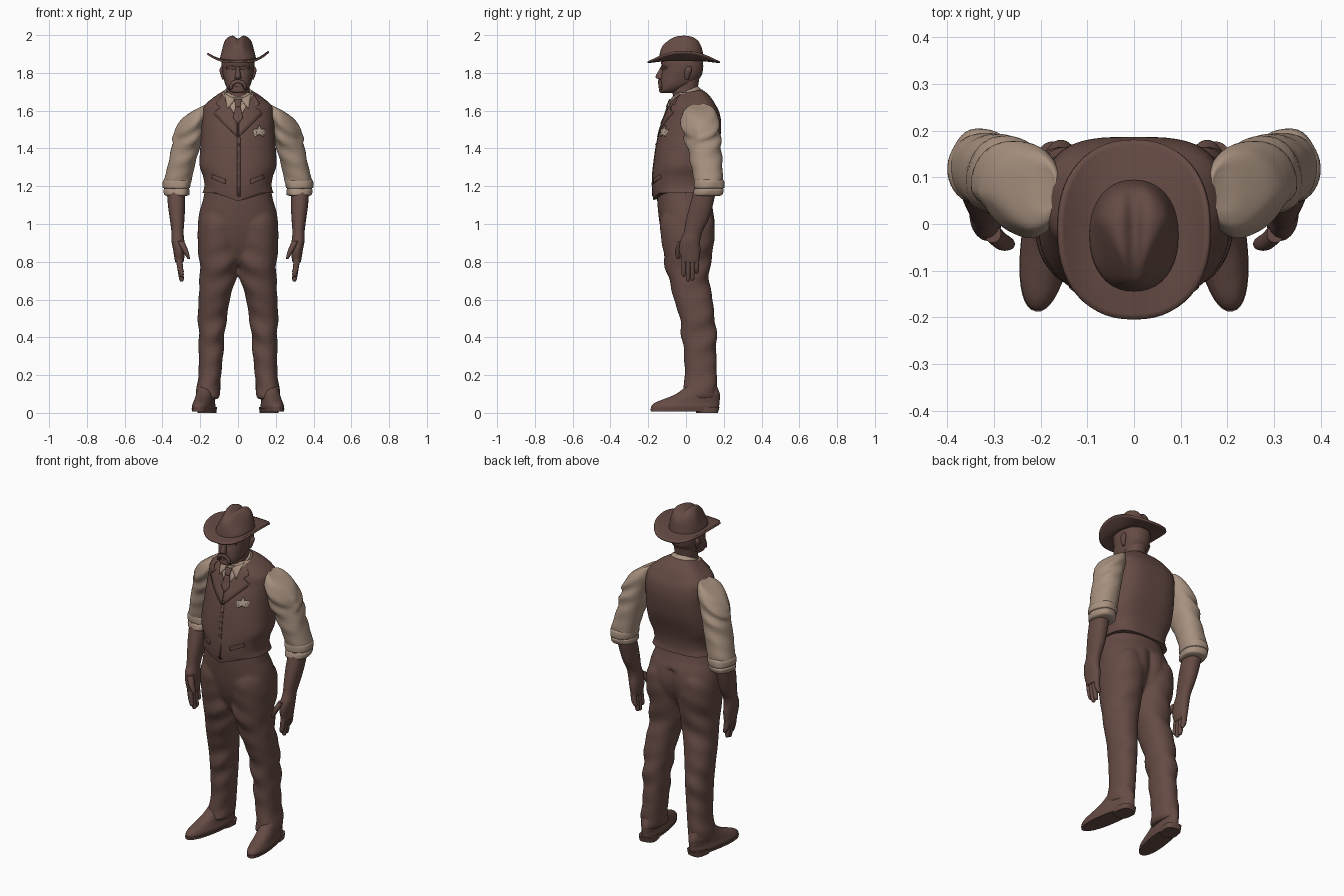
import bpy, bmesh, math
from mathutils import Vector, Matrix
from mathutils.bvhtree import BVHTree

if "Cube" in bpy.data.objects:
    bpy.data.objects.remove(bpy.data.objects["Cube"])


def material(name, rgb):
    m = bpy.data.materials.new(name)
    m.use_nodes = True
    m.diffuse_color = (*rgb, 1)
    m.node_tree.nodes["Principled BSDF"].inputs["Base Color"].default_value = (*rgb, 1)
    return m


BROWN = material("dark brown", (.132, .07, .058))
TAN = material("shirt tan", (.39, .285, .215))
PALE = material("badge pale", (.45, .35, .28))


def finish(name, bm, mats, mirror=False, thick=0, angle=50):
    """Turn a bmesh into a smooth shaded object."""
    bmesh.ops.recalc_face_normals(bm, faces=bm.faces)
    me = bpy.data.meshes.new(name)
    bm.to_mesh(me)
    bm.free()
    ob = bpy.data.objects.new(name, me)
    bpy.context.collection.objects.link(ob)
    for m in mats:
        me.materials.append(m)
    bpy.ops.object.select_all(action='DESELECT')
    ob.select_set(True)
    bpy.context.view_layer.objects.active = ob
    bpy.ops.object.shade_smooth_by_angle(angle=math.radians(angle))
    if thick:
        s = ob.modifiers.new("thickness", 'SOLIDIFY')
        s.thickness, s.offset = thick, 0
    if mirror:
        ob.modifiers.new("mirror", 'MIRROR')
    return ob


def spline(a, b, c, d, t):
    return [.5 * (2*q + (r-p)*t + (2*p - 5*q + 4*r - s)*t*t + (3*q - p - 3*r + s)*t**3)
            for p, q, r, s in zip(a, b, c, d)]


def rounded(a, p):
    """Point on a unit squared-off circle."""
    c, s = math.cos(a), math.sin(a)
    return math.copysign(abs(c)**(2/p), c), math.copysign(abs(s)**(2/p), s)


def ramp(v, low, high):
    return min(1, max(0, (v - low) / (high - low)))


def bridge(bm, loops):
    n = len(loops[0])
    for a, b in zip(loops, loops[1:]):
        for k in range(n):
            bm.faces.new((a[k], a[(k+1) % n], b[(k+1) % n], b[k]))


def loft_mesh(rings, p=2.2, back=None, n=40, sub=5, warp=None, bm=None):
    """Skin rounded sections; each ring is z, x min, x max, y min, y max."""
    sections = []
    for i in range(len(rings) - 1):
        a, d = rings[max(i-1, 0)], rings[min(i+2, len(rings)-1)]
        sections += [spline(a, rings[i], rings[i+1], d, k/sub) for k in range(sub)]
    sections.append(rings[-1])
    bm = bm or bmesh.new()
    loops = []
    for z, x0, x1, y0, y1 in sections:
        loop = []
        for k in range(n):
            x, y = rounded(math.tau*k/n, back if back and k < n/2 else p)
            co = Vector(((x0+x1)/2 + (x1-x0)/2*x, (y0+y1)/2 + (y1-y0)/2*y, z))
            loop.append(bm.verts.new(warp(co) if warp else co))
        loops.append(loop)
    bridge(bm, loops)
    bm.faces.new(loops[0])
    bm.faces.new(loops[-1])
    return bm


def loft(name, rings, mat=BROWN, mirror=False, **kw):
    return finish(name, loft_mesh(rings, **kw), [mat], mirror)


def centred(rows):
    return [(z, -w, w, y0, y1) for z, w, y0, y1 in rows]


def plate(name, outline, target, mat=BROWN, mirror=True, lift=.002, thick=.007):
    """Lay a thin panel, outlined in x and z, on the front of a body part."""
    me = target.data
    tree = BVHTree.FromPolygons([v.co for v in me.vertices], [f.vertices for f in me.polygons])
    bm = bmesh.new()
    bm.faces.new([bm.verts.new((x, -1, z)) for x, z in outline])
    bmesh.ops.triangulate(bm, faces=bm.faces)
    bmesh.ops.subdivide_edges(bm, edges=bm.edges, cuts=4, use_grid_fill=True)
    for v in bm.verts:
        hit = tree.ray_cast(v.co, Vector((0, 1, 0)))[0] or tree.find_nearest(v.co)[0]
        v.co.y = hit.y - lift
    return finish(name, bm, [mat], mirror, thick)


def folds(amp, freq, lean):
    """Cloth wrinkles running diagonally round a limb."""
    def warp(v):
        w = amp * math.sin(freq*v.z + lean*v.x - lean*v.y) * math.sin(9*v.z + 1)
        return v + Vector((w*.7, w, 0))
    return warp


# Vest with a pointed front hem, raised back neck and open shirt front
def hem(v):
    if v.y < 0:
        v.z -= .045 * (1 - ramp(v.z, 1.165, 1.255)) * max(0, 1 - abs(v.x) / .12)
    else:
        v.z += .2 * v.y * ramp(v.z, 1.63, 1.695)
    return v


bm = loft_mesh(centred([
    (1.165, .188, -.172, .125), (1.2, .178, -.178, .12), (1.25, .184, -.178, .125),
    (1.31, .203, -.172, .142), (1.4, .2, -.16, .172), (1.5, .194, -.138, .186),
    (1.57, .192, -.11, .182), (1.622, .183, -.092, .162), (1.662, .134, -.075, .128),
    (1.695, .08, -.06, .085)]), p=2.1, back=3.2, n=64, warp=hem)
for side in (-1, 1):
    bmesh.ops.bisect_plane(bm, geom=bm.verts[:] + bm.edges[:] + bm.faces[:],
                           plane_co=(0, 0, 1.555), plane_no=(side, 0, -.6))
for f in bm.faces:
    c = f.calc_center_median()
    f.material_index = int(c.y < 0 and abs(c.x) < .6 * (c.z - 1.555))
vest = finish("vest", bm, [BROWN, TAN])

# Vest details
plate("lapels", [(.083, 1.685), (.115, 1.635), (.095, 1.615), (.132, 1.585),
                 (.004, 1.46), (.004, 1.552)], vest)
plate("pocket_flaps", [(.065, 1.235), (.135, 1.262), (.138, 1.242), (.067, 1.212)], vest)
plate("vest_placket", [(-.004, 1.46), (.012, 1.46), (.012, 1.145), (-.004, 1.15)], vest,
      mirror=False, lift=.001, thick=.004)
plate("collar_points", [(.014, 1.66), (.07, 1.69), (.056, 1.608)], vest, TAN)
plate("tie_blade", [(-.012, 1.625), (.012, 1.625), (.026, 1.56), (0, 1.53), (-.026, 1.56)],
      vest, mirror=False, lift=.006)
plate("tie_knot", [(-.02, 1.66), (.02, 1.66), (.012, 1.62), (-.012, 1.62)],
      vest, mirror=False, lift=.01)
star = []
for k in range(10):
    r = .034 if k % 2 == 0 else .015
    star.append((.113 + r*math.sin(math.tau*k/10), 1.49 + r*math.cos(math.tau*k/10)))
plate("star_badge", star, vest, PALE, mirror=False, lift=.006)
for k in range(4):
    bm = bmesh.new()
    bmesh.ops.create_uvsphere(bm, u_segments=12, v_segments=8, radius=.006,
                              matrix=Matrix.Translation((.004, -.157 - .006*k, 1.42 - .06*k)))
    finish("vest_button", bm, [BROWN])

# Shirt collar, neck and head
def tilt(v):
    v.z += .45 * v.y
    return v


loft("shirt_collar", centred([(1.662, .09, -.085, .086), (1.685, .08, -.078, .075),
                              (1.703, .073, -.076, .062)]), TAN, warp=tilt)
loft("neck", centred([(1.6, .065, -.06, .08), (1.68, .06, -.07, .06), (1.78, .062, -.07, .072)]))
head = loft("head", centred([
    (1.693, .022, -.13, -.07), (1.703, .044, -.142, -.04), (1.735, .066, -.138, .03),
    (1.78, .078, -.132, .078), (1.82, .085, -.124, .09), (1.86, .086, -.132, .09),
    (1.92, .075, -.115, .08)]), p=2.3)
loft("nose", centred([(1.763, .006, -.138, -.11), (1.77, .018, -.153, -.11),
                      (1.782, .016, -.161, -.11), (1.81, .011, -.146, -.11),
                      (1.835, .01, -.132, -.11)]), n=16)
loft("ears", [(1.765, .072, .083, -.005, .012), (1.785, .072, .091, -.008, .02),
              (1.815, .072, .098, -.006, .03), (1.835, .072, .088, .005, .025)], mirror=True, n=16)
plate("moustache", [(0, 1.766), (.028, 1.758), (.042, 1.735), (.042, 1.712), (.03, 1.718),
                    (.024, 1.738), (0, 1.748)], head, lift=.006, thick=.012)
plate("brows", [(.012, 1.83), (.03, 1.838), (.062, 1.832), (.06, 1.822), (.014, 1.818)],
      head, lift=.004)
plate("lower_lip", [(-.02, 1.735), (.02, 1.735), (.014, 1.727), (-.014, 1.727)],
      head, mirror=False)

# Hat: pinched crown and curled brim
def pinch(v):
    top = ramp(v.z, 1.885, 1.975)
    v.x *= 1 - .6 * top * ramp(-v.y, -.01, .11)
    v.z -= .02 * top * math.exp(-(v.x / .018)**2)
    return v


loft("hat_crown", centred([
    (1.862, .097, -.145, .095), (1.9, .092, -.14, .091), (1.94, .084, -.132, .084),
    (1.97, .073, -.115, .07), (1.99, .055, -.085, .045), (1.999, .03, -.055, .015),
    (2.001, .002, -.024, -.016)]), warp=pinch)
bm = bmesh.new()
loops = []
for j in range(9):
    t = .5 + j/16
    loop = []
    for k in range(56):
        x, y = rounded(math.tau*k/56, 2.3)
        curl = (.04 + .005*x) * abs(x)**3 * (2*t - 1)**1.5
        droop = .012 * y*y * (2*t - 1)
        loop.append(bm.verts.new((.162*t*x, -.012 + .192*t*y, 1.868 + curl - droop)))
    loops.append(loop)
bridge(bm, loops)
finish("hat_brim", bm, [BROWN], thick=.01)

# Sleeves sloping from the shoulder, with rolled cuffs
crease = folds(.006, 60, 25)


def shoulder(v):
    v = crease(v)
    v.z -= .5 * ramp(v.z, 1.42, 1.58) * (v.x - .2)
    if v.y < .08:
        v.y += .4 * ramp(v.z, 1.32, 1.45) * max(0, v.x - .22) * ramp(.08 - v.y, 0, .08)
    return v


loft("sleeves", [
    (1.618, .172, .2, .04, .11), (1.618, .165, .24, .015, .135), (1.603, .155, .3, -.015, .158),
    (1.56, .155, .334, -.03, .174), (1.49, .178, .345, -.028, .18), (1.4, .205, .352, -.005, .188),
    (1.3, .23, .375, .03, .192), (1.22, .25, .392, .042, .198), (1.18, .262, .385, .05, .19)],
    TAN, mirror=True, warp=shoulder)
loft("rolled_cuffs", [
    (1.24, .265, .38, .055, .185), (1.228, .25, .396, .042, .2), (1.195, .252, .398, .04, .202),
    (1.188, .258, .39, .045, .194), (1.178, .255, .395, .04, .198), (1.155, .257, .39, .037, .19),
    (1.148, .275, .375, .05, .17)], TAN, mirror=True, warp=folds(.004, 20, 40))

# Forearms, hands and fingers
loft("forearms", [
    (1.2, .282, .378, .05, .165), (1.1, .28, .371, .02, .142), (1.02, .284, .36, .0, .118),
    (.955, .288, .352, -.012, .085), (.91, .284, .352, -.03, .075), (.86, .282, .343, -.036, .076),
    (.81, .286, .335, -.024, .07), (.795, .293, .33, -.015, .062)], mirror=True)
for name, y, tip in (("index", -.012, .72), ("middle", .011, .695), ("ring", .034, .7), ("little", .056, .735)):
    loft(name + "_fingers", [(.83, .296, .33, y - .013, y + .013), (.77, .291, .322, y - .013, y + .013),
                             (tip + .012, .287, .311, y - .011, y + .011),
                             (tip, .293, .303, y - .004, y + .004)], mirror=True, n=14)
loft("thumbs", [(.91, .285, .32, -.04, 0), (.87, .268, .3, -.056, -.018), (.835, .257, .28, -.056, -.028),
                (.815, .255, .267, -.05, -.036)], mirror=True, n=16)

# Trousers: hips and legs fused into one cloth surface
def cleft(v):
    if v.y > 0 and v.z < 1.06:
        v.y -= .022 * math.exp(-(v.x / .025)**2)
    return v


wrinkle = folds(.006, 42, 18)


def flip(v):
    v = wrinkle(v)
    return Vector((-v.x, v.y, v.z))


LEG = [
    (1.1, .04, .165, -.11, .1), (1.03, .005, .203, -.134, .14), (.96, -.012, .214, -.135, .153),
    (.88, -.008, .212, -.125, .147), (.8, -.004, .205, -.115, .13), (.73, .006, .202, -.098, .124),
    (.67, .024, .205, -.082, .128), (.6, .042, .21, -.062, .14), (.5, .06, .212, -.034, .154),
    (.4, .071, .208, -.022, .162), (.3, .08, .208, -.012, .162), (.2, .088, .21, -.005, .162),
    (.13, .095, .218, -.018, .167), (.085, .102, .222, -.026, .17), (.072, .112, .213, -.012, .16)]
bm = loft_mesh(centred([
    (1.22, .168, -.155, .1), (1.13, .185, -.153, .123), (1.06, .205, -.147, .149),
    (.98, .212, -.136, .155), (.9, .19, -.115, .132), (.83, .11, -.085, .09), (.78, .04, -.05, .05)]),
    n=56, warp=cleft)
for side in (wrinkle, flip):
    loft_mesh(LEG, warp=side, bm=bm)
trousers = finish("trousers", bm, [BROWN])
fuse = trousers.modifiers.new("fuse", 'REMESH')
fuse.mode, fuse.voxel_size, fuse.use_smooth_shade = 'VOXEL', .008, True
soften = trousers.modifiers.new("soften", 'SMOOTH')
soften.factor, soften.iterations = .5, 10

# Shoes turned outward, with soles and heels
def splay(v):
    pivot = Vector((.162, .13, 0))
    d = v - pivot
    return pivot + Matrix.Rotation(math.radians(9), 3, 'Z') @ d


loft("shoe_uppers", [
    (.016, .108, .212, -.185, .17), (.035, .105, .215, -.187, .176), (.055, .11, .21, -.165, .178),
    (.075, .113, .208, -.115, .18), (.1, .113, .207, -.055, .18), (.14, .117, .203, 0, .165)],
    mirror=True, warp=splay)
loft("shoe_soles", [(.008, .106, .214, -.19, .17), (.022, .104, .216, -.191, .173)],
     mirror=True, sub=1, warp=splay)
loft("shoe_heels", [(0, .113, .209, .055, .168), (.03, .111, .211, .05, .176)],
     mirror=True, sub=1, p=3, warp=splay)
